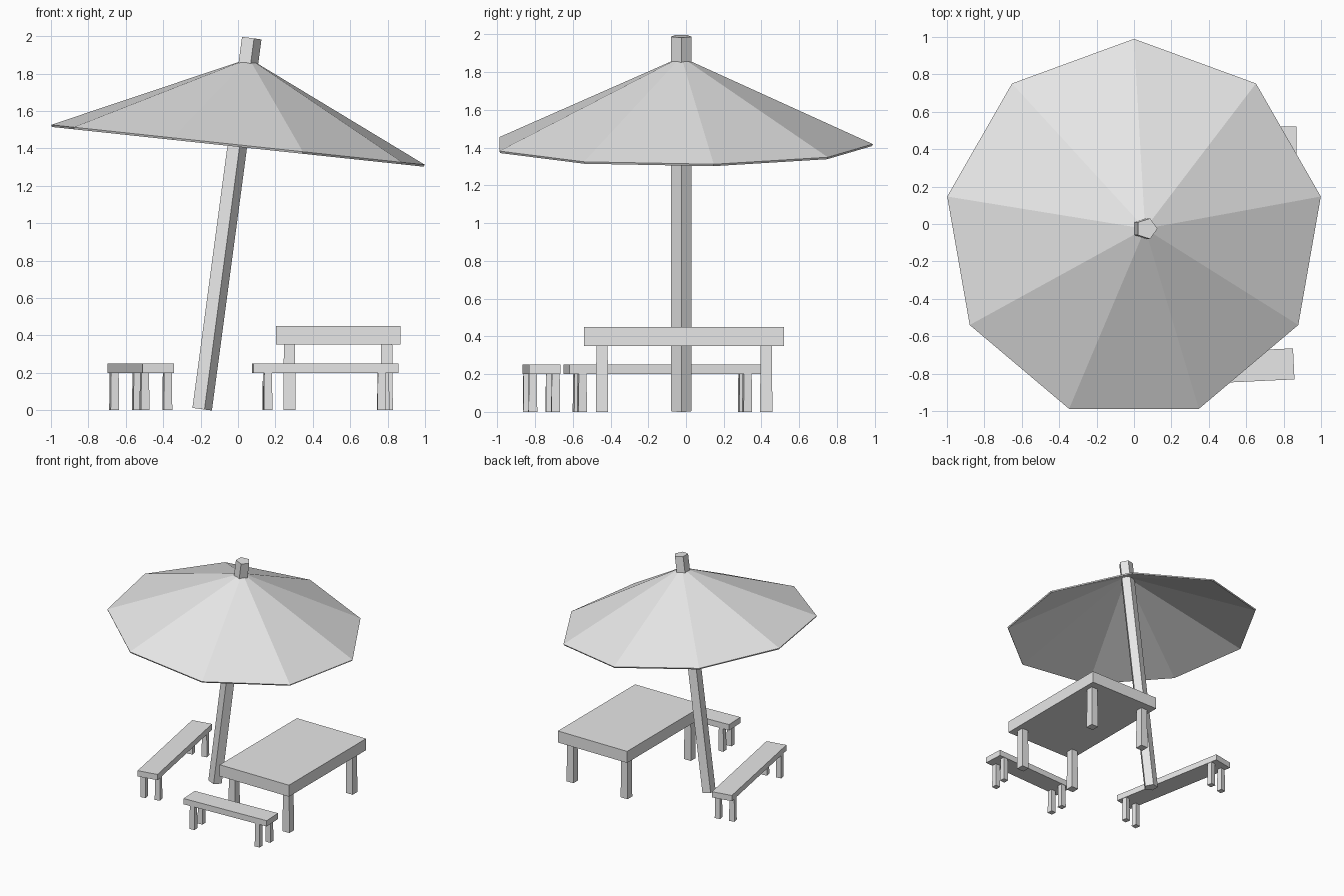
import bpy
import bmesh
import math
from mathutils import Vector, Matrix

if "Cube" in bpy.data.objects:
    bpy.data.objects.remove(bpy.data.objects["Cube"], do_unlink=True)

# Single plain grey material
GREY = (0.8, 0.8, 0.8, 1.0)
grey = bpy.data.materials.new("plain_grey")
grey.use_nodes = True
grey.diffuse_color = GREY
grey.node_tree.nodes["Principled BSDF"].inputs["Base Color"].default_value = GREY


def make_object(name, bm, matrix=None):
    """Turn a bmesh into a flat-shaded grey object."""
    bmesh.ops.recalc_face_normals(bm, faces=bm.faces)
    mesh = bpy.data.meshes.new(name)
    bm.to_mesh(mesh)
    bm.free()
    mesh.materials.append(grey)
    obj = bpy.data.objects.new(name, mesh)
    bpy.context.collection.objects.link(obj)
    if matrix:
        obj.matrix_world = matrix
    return obj


def box(name, frame, centre, size, taper=1.0):
    """Box in a local frame; taper scales its top end."""
    bm = bmesh.new()
    bmesh.ops.create_cube(bm, size=1)
    for v in bm.verts:
        k = taper if v.co.z > 0 else 1.0
        v.co = Vector((v.co.x * size[0] * k, v.co.y * size[1] * k, v.co.z * size[2]))
        v.co += Vector(centre)
    return make_object(name, bm, frame)


def furniture(name, x, y, angle, size, top, thick, leg, leg_x, leg_y, skew=0.0):
    """Slab on four legs; skew shifts the legs on one end apart."""
    frame = Matrix.Translation((x, y, 0)) @ Matrix.Rotation(math.radians(angle), 4, "Z")
    box(name + "_top", frame, (0, 0, top - thick / 2), (size[0], size[1], thick))
    height = top - thick
    for sx, side in ((-1, "right"), (1, "left")):
        for sy, end in ((-1, "front"), (1, "back")):
            shift = skew * sy if sx > 0 else 0
            box(f"{name}_{end}_{side}_leg", frame,
                (sx * leg_x + shift, sy * leg_y, height / 2),
                (leg, leg, height), 0.9)


# Table and two benches
furniture("table", 0.535, -0.01, 0, (0.665, 1.06), 0.45, 0.1, 0.066, 0.26, 0.435)
furniture("front_bench", 0.467, -0.766, 2.7, (0.775, 0.166), 0.25, 0.05,
          0.046, 0.31, 0.06, 0.012)
furniture("side_bench", -0.52, -0.125, 10.5, (0.172, 1.035), 0.25, 0.05,
          0.046, 0.062, 0.445)

# Leaning five-sided pole
start = Vector((-0.197, -0.025, 0.006))
end = Vector((0.068, -0.025, 1.99))
axis = end - start
bm = bmesh.new()
ring = [bm.verts.new((0.058 * math.cos(i * math.tau / 5),
                      0.058 * math.sin(i * math.tau / 5), 0)) for i in range(5)]
base = bm.faces.new(ring)
cap = bmesh.ops.extrude_face_region(bm, geom=[base], use_keep_orig=True)
bmesh.ops.translate(bm, vec=(0, 0, axis.length),
                    verts=[g for g in cap["geom"] if isinstance(g, bmesh.types.BMVert)])
lean = Matrix.Rotation(math.atan2(axis.x, axis.z), 4, "Y")
make_object("pole", bm, Matrix.Translation(start) @ lean)

# Tilted nine-sided canopy, a thin open shell
bm = bmesh.new()
SIDES, RADIUS = 9, 1.02
rim = []
for i in range(SIDES):
    a = math.pi / 2 + i * math.tau / SIDES
    rim.append(bm.verts.new((RADIUS * math.cos(a), RADIUS * math.sin(a), 0)))
apex = bm.verts.new((0.01, 0.005, 0.465))
for i in range(SIDES):
    bm.faces.new((rim[i], rim[(i + 1) % SIDES], apex))
tilt = Matrix.Rotation(math.radians(6.1), 4, "Y")
canopy = make_object("canopy", bm, Matrix.Translation((0, -0.03, 1.419)) @ tilt)
shell = canopy.modifiers.new("thickness", "SOLIDIFY")
shell.thickness = 0.012
shell.offset = -1
